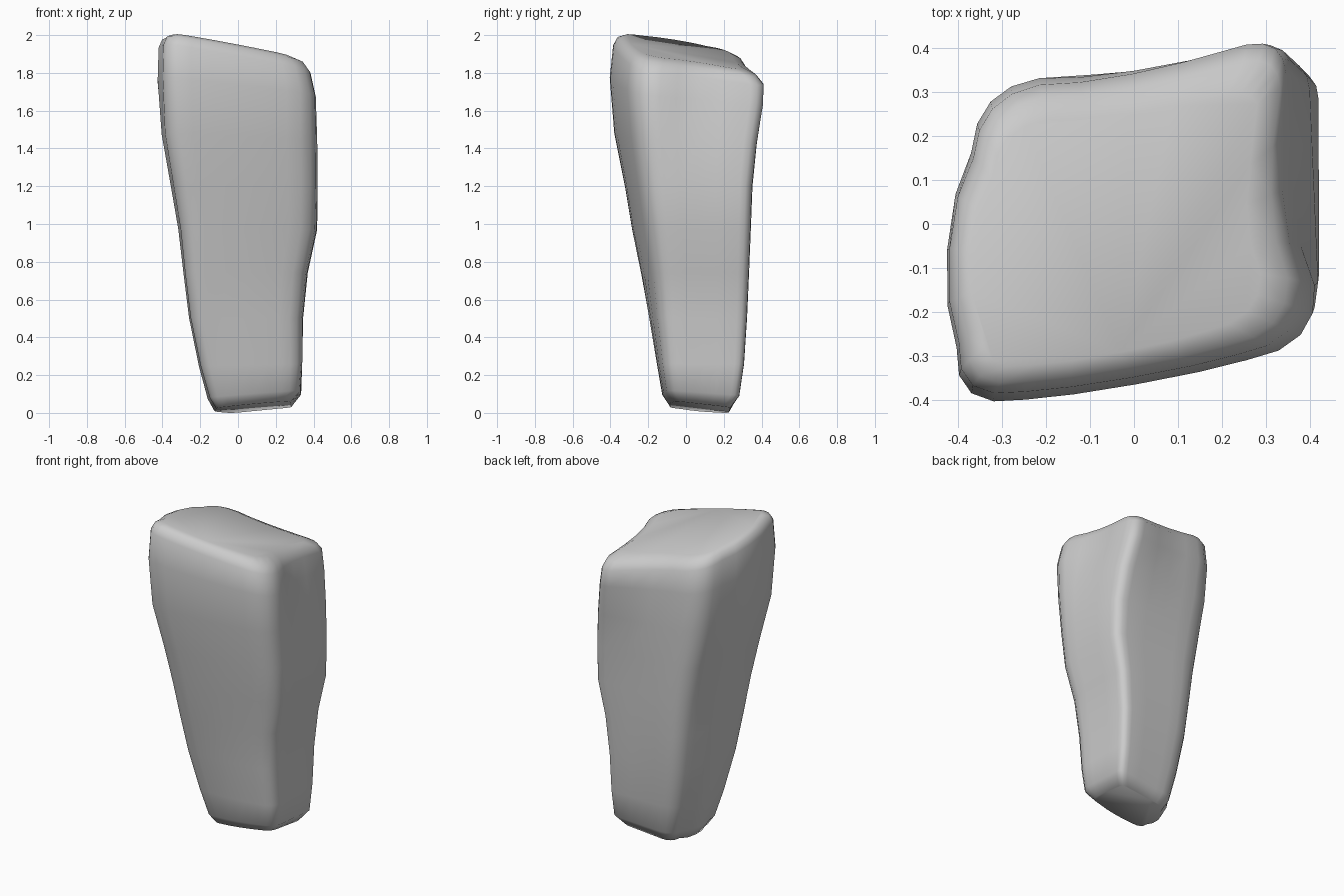
import bpy, bmesh
from mathutils import Vector

if "Cube" in bpy.data.objects:
    bpy.data.objects.remove(bpy.data.objects["Cube"])

# Cross-sections: (height, tilt in x, tilt in y), then front-left, front-right, back-right, back-left corners
RINGS = [
    ((.027, .10, -.12), (-.13, -.09), (.275, -.065), (.285, .235), (-.05, .225)),
    ((.085, .08, -.07), (-.165, -.125), (.328, -.105), (.335, .285), (-.08, .26)),
    ((.25, .02, 0), (-.215, -.155), (.34, -.125), (.34, .31), (-.12, .285)),
    ((.50, 0, 0), (-.27, -.205), (.342, -.15), (.345, .325), (-.165, .31)),
    ((.74, 0, 0), (-.30, -.255), (.365, -.17), (.37, .335), (-.195, .325)),
    ((.97, 0, 0), (-.323, -.305), (.415, -.20), (.42, .345), (-.23, .33)),
    ((1.20, 0, 0), (-.36, -.345), (.422, -.23), (.42, .355), (-.275, .33)),
    ((1.45, -.04, -.04), (-.405, -.405), (.425, -.26), (.397, .382), (-.33, .32)),
    ((1.70, -.10, -.10), (-.415, -.43), (.425, -.28), (.358, .42), (-.36, .31)),
    ((1.84, -.16, -.14), (-.41, -.41), (.395, -.27), (.34, .425), (-.355, .29)),
    ((1.885, -.16, -.15), (-.39, -.385), (.355, -.25), (.33, .385), (-.34, .265)),
    ((1.905, -.16, -.15), (-.355, -.345), (.29, -.22), (.285, .31), (-.315, .22)),
]
CUTS = (.2, .2, .12, .2)              # corner rounding, in the order of the corners
BULGE = (.01, 0, 0, .032)             # front, right, back, left
BULGE_TOP = (.01, -.03, -.016, .038)  # right and back hollow out near the top
STEPS = 4


def section(plane, *corners):
    """Four-sided outline with rounded corners and bowed sides."""
    z, tx, ty = plane
    bulge = BULGE_TOP if z > 1.6 else BULGE
    pts, c = [], [Vector(p) for p in corners]
    for i in range(4):
        p, prev, nxt = c[i], c[i - 1], c[(i + 1) % 4]
        a, b = p.lerp(prev, CUTS[i]), p.lerp(nxt, CUTS[i])
        for k in range(STEPS + 1):
            t = k / STEPS
            pts.append(a.lerp(p, t).lerp(p.lerp(b, t), t))
        side = nxt - p
        out = Vector((side.y, -side.x)).normalized() * bulge[i]
        for t, amount in ((.33, .75), (.5, 1), (.67, .75)):
            pts.append(p.lerp(nxt, t) + out * amount)
    return [(p.x, p.y, z + tx * p.x + ty * p.y) for p in pts]


# Tapered stone block, lofted from bottom to top
bm = bmesh.new()
loops = [[bm.verts.new(p) for p in section(*r)] for r in RINGS]
n = len(loops[0])
for lo, hi in zip(loops, loops[1:]):
    for i in range(n):
        j = (i + 1) % n
        bm.faces.new((lo[i], lo[j], hi[j], hi[i]))
bm.faces.new(loops[0][::-1])
bm.faces.new(loops[-1])
for f in bm.faces:
    f.smooth = True

# Stand the block on the ground
low = min(v.co.z for v in bm.verts)
bmesh.ops.translate(bm, verts=bm.verts[:], vec=(0, 0, -low))

mesh = bpy.data.meshes.new("stone_block")
bm.to_mesh(mesh)
bm.free()
bpy.context.collection.objects.link(bpy.data.objects.new("stone_block", mesh))
